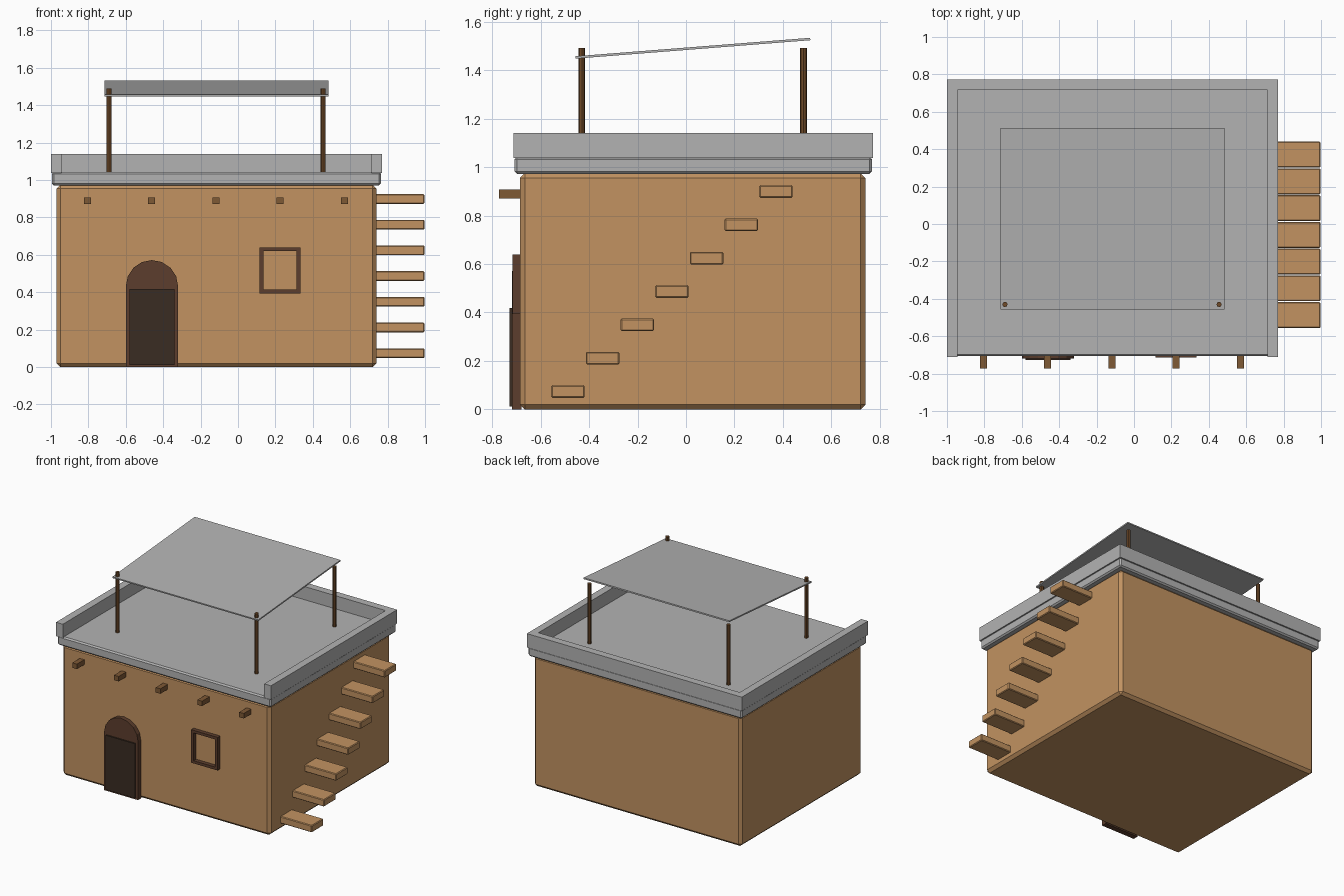
import bpy, bmesh, math
from mathutils import Vector

cube = bpy.data.objects.get("Cube")
if cube:
    bpy.data.objects.remove(cube, do_unlink=True)


def material(name, rgb):
    m = bpy.data.materials.new(name)
    m.use_nodes = True
    m.diffuse_color = (*rgb, 1)
    m.node_tree.nodes["Principled BSDF"].inputs["Base Color"].default_value = (*rgb, 1)
    return m


CLAY = material("tan clay", (0.54, 0.29, 0.12))
STONE = material("grey stone", (0.45, 0.45, 0.45))
TRIM = material("dark brown trim", (0.107, 0.048, 0.026))
DOOR = material("deep brown door", (0.042, 0.025, 0.016))
BEAM = material("brown beam", (0.21, 0.10, 0.036))
POST = material("post wood", (0.16, 0.07, 0.022))


def finish(name, bm, mat, bevel=0):
    bmesh.ops.recalc_face_normals(bm, faces=bm.faces)
    mesh = bpy.data.meshes.new(name)
    bm.to_mesh(mesh)
    bm.free()
    mesh.materials.append(mat)
    ob = bpy.data.objects.new(name, mesh)
    bpy.context.collection.objects.link(ob)
    if bevel:
        mod = ob.modifiers.new("Bevel", "BEVEL")
        mod.width = bevel
        mod.segments = 1
    return ob


def box(name, x, y, z, mat, bevel=0):
    """Box spanning the (low, high) pairs given for each axis."""
    bm = bmesh.new()
    bmesh.ops.create_cube(bm, size=1)
    for v in bm.verts:
        v.co = [(a + b) / 2 + c * (b - a) for (a, b), c in zip((x, y, z), v.co)]
    return finish(name, bm, mat, bevel)


def prism(name, points, depth, mat):
    """Extrude a planar outline along the depth vector."""
    bm = bmesh.new()
    face = bm.faces.new([bm.verts.new(p) for p in points])
    top = bmesh.ops.extrude_face_region(bm, geom=[face])["geom"]
    moved = [g for g in top if isinstance(g, bmesh.types.BMVert)]
    bmesh.ops.translate(bm, verts=moved, vec=Vector(depth))
    return finish(name, bm, mat)


# House body and roof slab
box("house_walls", (-0.97, 0.74), (-0.685, 0.74), (0, 0.975), CLAY, 0.02)
box("roof_slab", (-0.995, 0.765), (-0.707, 0.767), (0.972, 1.042), STONE, 0.01)

# Parapet around three sides, open at the front
L, R, F, B, T = -1.0, 0.77, -0.712, 0.772, 0.056
outline = [(L, F), (L + T, F), (L + T, B - T), (R - T, B - T),
           (R - T, F), (R, F), (R, B), (L, B)]
prism("parapet", [(x, y, 1.037) for x, y in outline], (0, 0, 0.103), STONE)

# Steps up the side wall
for i in range(7):
    y, z = -0.487 + i * 0.143, 0.074 + i * 0.1375
    box(f"step_{i + 1}", (0.73, 0.997), (y - 0.069, y + 0.069),
        (z - 0.026, z + 0.026), CLAY, 0.005)

# Beam ends above the door
for i in range(5):
    x = -0.805 + i * 0.3435
    box(f"beam_end_{i + 1}", (x - 0.019, x + 0.019), (-0.772, -0.67),
        (0.871, 0.908), BEAM)

# Arched door surround and door
arch = [(-0.6, 0), (-0.32, 0)]
arch += [(-0.46 + 0.14 * math.cos(a), 0.432 + 0.14 * math.sin(a))
         for a in (math.pi * k / 8 for k in range(9))]
prism("door_surround", [(x, -0.718, z) for x, z in arch], (0, 0.04, 0), TRIM)
box("door", (-0.58, -0.34), (-0.728, -0.70), (0.012, 0.418), DOOR)

# Open window frame
wx, wz, wy, t = (0.115, 0.333), (0.394, 0.64), (-0.715, -0.675), 0.02
for side, x in (("left", (wx[1] - t, wx[1])), ("right", (wx[0], wx[0] + t))):
    box(f"window_frame_{side}", x, wy, wz, TRIM)
for side, z in (("top", (wz[1] - t, wz[1])), ("bottom", (wz[0], wz[0] + t))):
    box(f"window_frame_{side}", (wx[0] + t, wx[1] - t), wy, z, TRIM)

# Shade canopy: four posts and a sloping sheet
for side, x in (("right", -0.69), ("left", 0.455)):
    for end, y in (("front", -0.43), ("back", 0.485)):
        ring = [(x + 0.014 * math.cos(k * math.pi / 4),
                 y + 0.014 * math.sin(k * math.pi / 4), 1.03) for k in range(8)]
        prism(f"canopy_post_{end}_{side}", ring, (0, 0, 0.46), POST)
profile = [(-0.455, 1.447), (0.513, 1.523), (0.512, 1.533), (-0.456, 1.457)]
prism("canopy_sheet", [(-0.715, y, z) for y, z in profile], (1.2, 0, 0), STONE)
